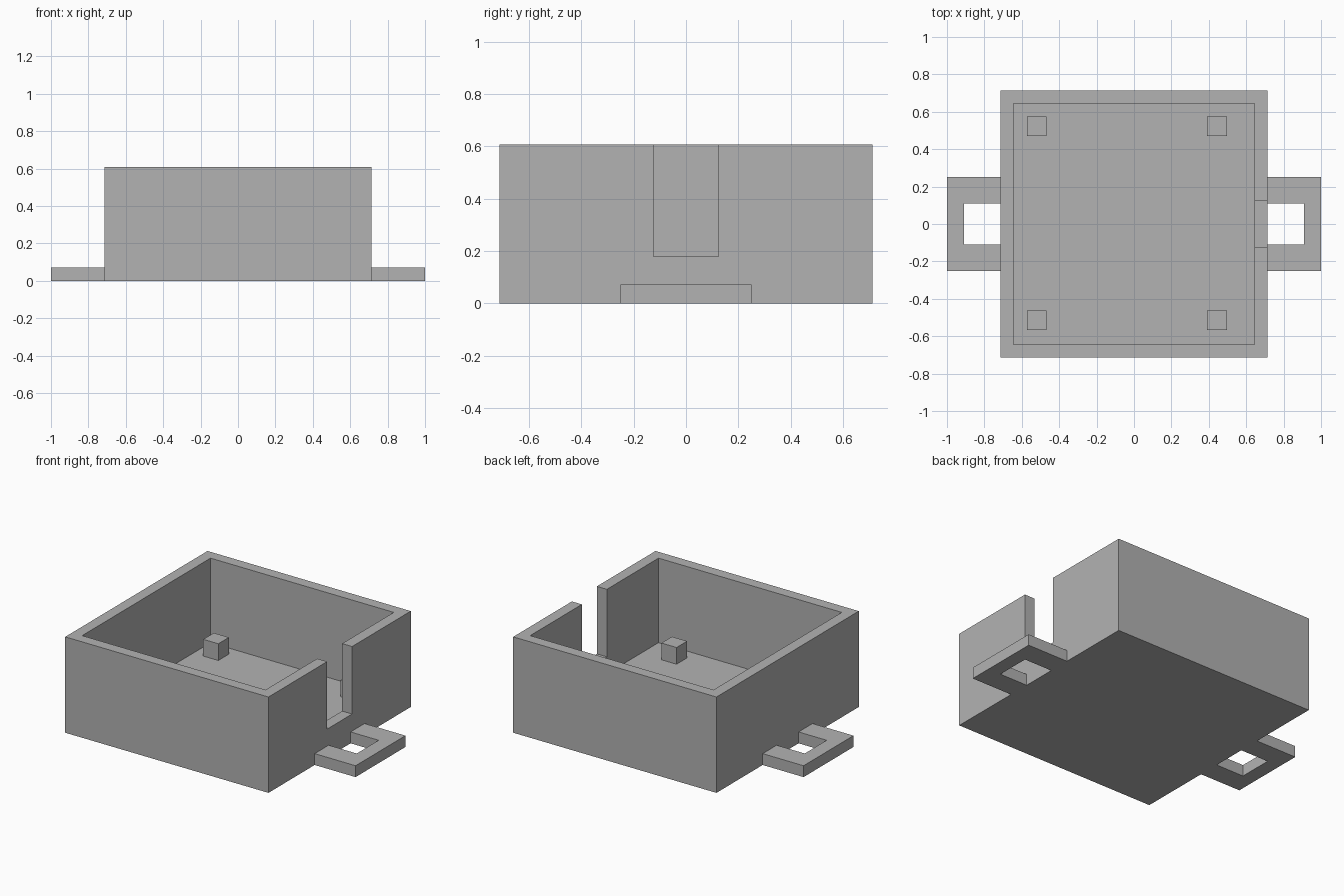
import bpy

cube = bpy.data.objects.get("Cube")
if cube:
    bpy.data.objects.remove(cube, do_unlink=True)

HALF, INNER, HEIGHT = 0.713, 0.643, 0.608
FLOOR = 0.072      # floor and handle thickness
SLOT, SLOT_Z = 0.125, 0.18
POST = 0.106

grey = bpy.data.materials.new("plain_grey")
grey.use_nodes = True
colour = (0.448, 0.448, 0.448, 1)
grey.diffuse_color = colour
grey.node_tree.nodes["Principled BSDF"].inputs["Base Color"].default_value = colour


def box(name, low, high):
    """Box between two opposite corners."""
    bpy.ops.mesh.primitive_cube_add(size=1)
    ob = bpy.context.object
    ob.name = name
    for v in ob.data.vertices:
        v.co = [high[i] if v.co[i] > 0 else low[i] for i in range(3)]
    ob.data.materials.append(grey)
    return ob


def cut(ob, low, high):
    """Subtract a box from an object."""
    cutter = box("cutter", low, high)
    cutter.hide_render = True
    mod = ob.modifiers.new("cut", 'BOOLEAN')
    mod.operation, mod.solver, mod.object = 'DIFFERENCE', 'EXACT', cutter
    bpy.context.view_layer.objects.active = ob
    bpy.ops.object.modifier_apply(modifier=mod.name)
    bpy.data.objects.remove(cutter, do_unlink=True)


# Open tray with a slot in its left wall
tray = box("tray", (-HALF, -HALF, 0), (HALF, HALF, HEIGHT))
cut(tray, (-INNER, -INNER, FLOOR), (INNER, INNER, 1))
cut(tray, (INNER - 0.1, -SLOT, SLOT_Z), (1, SLOT, 1))

# Square posts standing on the floor
for side, x in (("right", -0.52), ("left", 0.443)):
    for end, y in (("front", -0.515), ("back", 0.523)):
        box(f"post_{end}_{side}", (x - POST / 2, y - POST / 2, FLOOR),
            (x + POST / 2, y + POST / 2, FLOOR + POST))

# Flat loop handles: two arms and a crossbar as one U-shaped outline
for side, s in (("right", -1), ("left", 1)):
    outline = [(HALF, -0.25), (1, -0.25), (1, 0.25), (HALF, 0.25),
               (HALF, 0.11), (0.91, 0.11), (0.91, -0.11), (HALF, -0.11)]
    n = len(outline)
    verts = [(s * x, y, z) for z in (0, FLOOR) for x, y in outline]
    faces = [(i, (i + 1) % n, n + (i + 1) % n, n + i) for i in range(n) if i not in (3, 7)]
    # caps split into quads so the hole stays open
    for a, b, c, d in ((0, 1, 6, 7), (1, 2, 5, 6), (2, 3, 4, 5)):
        faces += [(d, c, b, a), (n + a, n + b, n + c, n + d)]
    if s < 0:
        faces = [f[::-1] for f in faces]
    mesh = bpy.data.meshes.new(f"handle_{side}")
    mesh.from_pydata(verts, [], faces)
    mesh.materials.append(grey)
    bpy.context.collection.objects.link(bpy.data.objects.new(f"handle_{side}", mesh))
